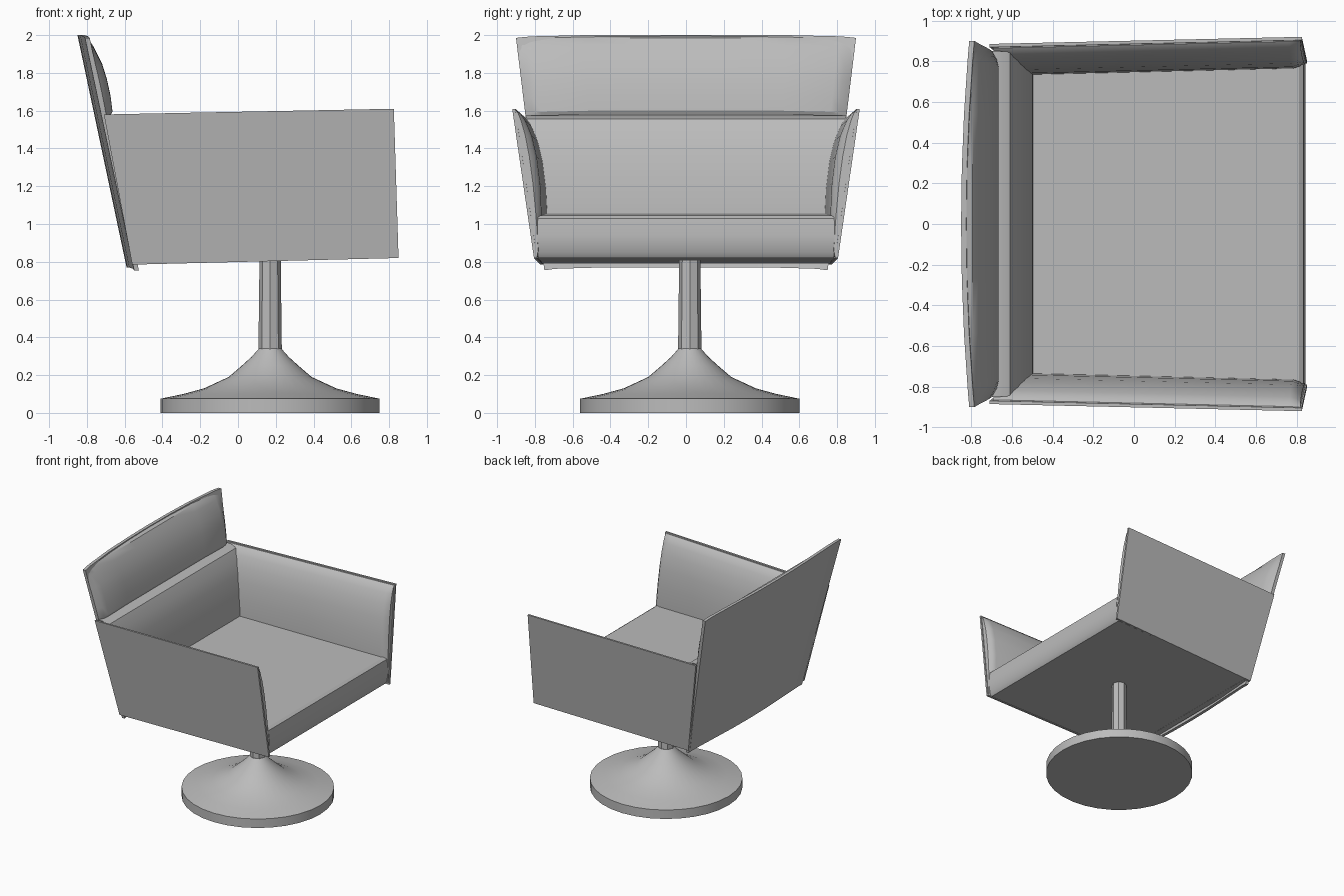
import bpy, bmesh, math

if "Cube" in bpy.data.objects:
    bpy.data.objects.remove(bpy.data.objects["Cube"])

grey = bpy.data.materials.new("warm_grey")
grey.use_nodes = True
colour = (0.5, 0.5, 0.5, 1)
grey.diffuse_color = colour
grey.node_tree.nodes["Principled BSDF"].inputs["Base Color"].default_value = colour


def lerp(a, b, t):
    return a + (b - a) * t


def loft(name, rings, closed=False):
    """Skin equal rings of points, capping the ends."""
    bm = bmesh.new()
    rows = [[bm.verts.new(p) for p in ring] for ring in rings]
    n = len(rows[0])
    for a, b in zip(rows, rows[1:]):
        for i in range(n):
            j = (i + 1) % n
            bm.faces.new((a[i], a[j], b[j], b[i]))
    bm.faces.new(rows[0])
    bm.faces.new(rows[-1])
    bmesh.ops.recalc_face_normals(bm, faces=bm.faces)
    mesh = bpy.data.meshes.new(name)
    bm.to_mesh(mesh)
    bm.free()
    mesh.materials.append(grey)
    obj = bpy.data.objects.new(name, mesh)
    bpy.context.collection.objects.link(obj)
    bpy.ops.object.select_all(action='DESELECT')
    obj.select_set(True)
    bpy.context.view_layer.objects.active = obj
    bpy.ops.object.shade_smooth_by_angle(angle=math.radians(30))
    return obj


def lathe(name, profile, sides, centre):
    angles = [math.tau * i / sides for i in range(sides)]
    loft(name, [[(centre[0] + r * math.cos(a), centre[1] + r * math.sin(a), z)
                 for a in angles] for r, z in profile])


# Trumpet foot and faceted column
CENTRE = (0.17, 0.02)
lathe("base", [(0.58, 0), (0.58, 0.075), (0.46, 0.1), (0.35, 0.13), (0.22, 0.19),
               (0.15, 0.25), (0.1, 0.295), (0.06, 0.34)], 32, CENTRE)
lathe("column", [(0.062, 0.33), (0.056, 0.83)], 8, CENTRE)

# Seat block with a softened front edge
seat = [(-0.56, 1.055), (0.81, 1.045), (0.832, 1.03), (0.842, 0.94),
        (0.835, 0.85), (0.815, 0.82), (-0.56, 0.79)]
loft("seat", [[(x, s * lerp(0.755, 0.785, (x + 0.56) / 1.4), z) for x, z in seat]
              for s in (-1, 1)])

# Lower back cushion
lower_back = [(-0.72, 1.575), (-0.66, 1.575), (-0.61, 1.555), (-0.57, 1.48), (-0.54, 1.38),
              (-0.515, 1.25), (-0.5, 1.12), (-0.495, 1.0), (-0.51, 0.79), (-0.56, 0.79)]
loft("lower_back_cushion", [[(x, s * lerp(0.745, 0.85, (z - 0.79) / 0.79), z)
                             for x, z in lower_back] for s in (-1, 1)])


# Bowed back shell
def shell(t, v, depth=0):
    return (-0.59 - 0.26 * v + 0.04 * t * t + depth, t * (0.75 + 0.15 * v),
            0.77 + 1.23 * v - 0.015 * t ** 8)


steps = [-1, -0.95, -0.9, -0.6, -0.3, 0, 0.3, 0.6, 0.9, 0.95, 1]
loft("back_shell", [[shell(t, 0), shell(t, 1), shell(t, 1, 0.025), shell(t, 0, 0.025)]
                    for t in steps])

# Padded headrest with tapered ends
headrest = [(-0.825, 1.995), (-0.795, 1.985), (-0.765, 1.94), (-0.72, 1.85), (-0.695, 1.77),
            (-0.675, 1.68), (-0.665, 1.6), (-0.675, 1.58), (-0.74, 1.58)]
fullness = {1: 0.25, 0.95: 0.8}
rings = []
for t in steps:
    ring = []
    for x, z in headrest:
        v = (z - 0.77) / 1.23
        rear, y, height = shell(t, v, 0.015)
        ring.append((rear + max(x - rear, 0) * fullness.get(abs(t), 1), y,
                     min(height, z)))
    rings.append(ring)
loft("headrest_cushion", rings)


# Arms: flared outer panel and bulging inner pad
def arm_point(side, u, v, inset):
    x = lerp(lerp(-0.56, -0.71, v), lerp(0.85, 0.825, v), u)
    y = lerp(lerp(0.77, 0.885, v), lerp(0.805, 0.92, v), u) - inset
    z = lerp(lerp(0.785, 1.58, v), lerp(0.82, 1.61, v), u)
    return x, side * y, z


bulge = [(0.01, 0.005), (0.05, 0.025), (0.2, 0.047), (0.32, 0.06), (0.5, 0.074),
         (0.68, 0.077), (0.82, 0.067), (0.92, 0.045), (0.97, 0.025), (0.99, 0.005)]
for label, side in (("left", 1), ("right", -1)):
    loft(label + "_arm_panel", [[arm_point(side, u, v, d) for v, d in
                                 ((0, 0), (1, 0), (1, 0.016), (0, 0.016))] for u in (0, 1)])
    loft(label + "_arm_pad", [
        [arm_point(side, u, 0.01, 0.01), *[arm_point(side, u, v, 0.015 + d * full)
                                           for v, d in bulge], arm_point(side, u, 0.99, 0.01)]
        for u, full in ((0.01, 1), (0.5, 1), (0.96, 1), (0.98, 0.85), (0.995, 0.5))])
